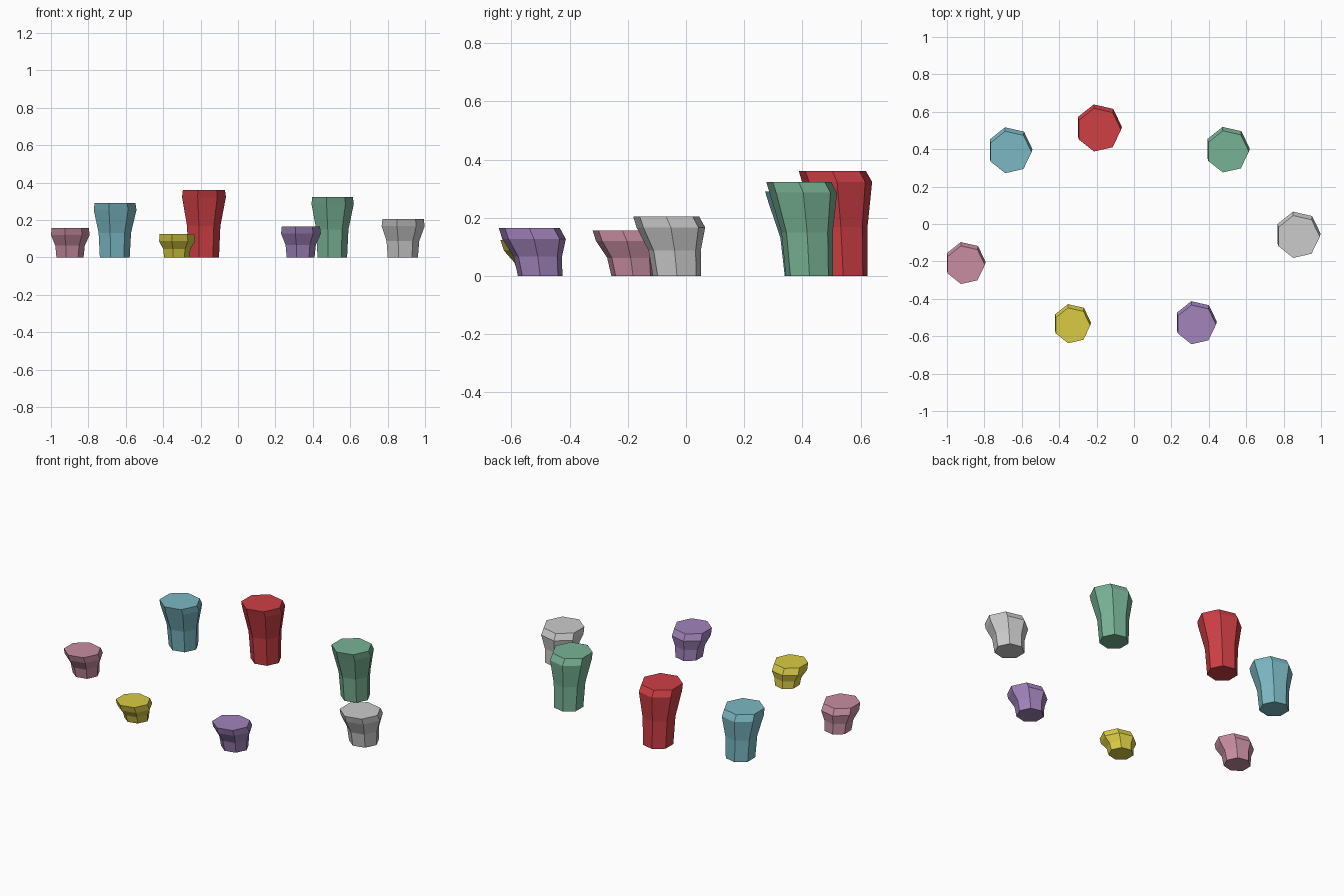
import bpy, bmesh
from math import cos, sin, tau

if "Cube" in bpy.data.objects:
    bpy.data.objects.remove(bpy.data.objects["Cube"])

SIDES = 7

# name, x, base y, rim radius, height, colour
COLUMNS = [
    ("pink_column",   -0.902, -0.182, 0.109, 0.157, (0.58, 0.27, 0.36)),
    ("blue_column",   -0.663,  0.421, 0.120, 0.290, (0.20, 0.48, 0.55)),
    ("red_column",    -0.188,  0.540, 0.1235, 0.360, (0.62, 0.05, 0.06)),
    ("green_column",   0.500,  0.424, 0.119, 0.323, (0.19, 0.45, 0.30)),
    ("grey_column",    0.877, -0.031, 0.121, 0.204, None),
    ("purple_column",  0.331, -0.501, 0.112, 0.164, (0.36, 0.23, 0.50)),
    ("yellow_column", -0.331, -0.506, 0.101, 0.124, (0.70, 0.60, 0.06)),
]


def column(name, x, y, radius, height, colour):
    """Seven-sided column, flaring to a bevelled rim that leans forward."""
    rim_z = height - 0.037
    # radius factor, forward lean, height
    rings = [(0.70, 0.0, 0.0), (0.76, -0.008, rim_z * 0.52),
             (1.0, -0.021, rim_z), (0.96, -0.037, height)]
    bm = bmesh.new()
    loops = [[bm.verts.new((radius * f * cos(tau * i / SIDES),
                            radius * f * sin(tau * i / SIDES) + lean, z))
              for i in range(SIDES)] for f, lean, z in rings]
    for low, high in zip(loops, loops[1:]):
        for i in range(SIDES):
            j = (i + 1) % SIDES
            bm.faces.new((low[i], low[j], high[j], high[i]))
    bm.faces.new(loops[0][::-1])
    bm.faces.new(loops[-1])
    mesh = bpy.data.meshes.new(name)
    bm.to_mesh(mesh)
    bm.free()
    if colour:
        mat = bpy.data.materials.new(name + "_paint")
        mat.diffuse_color = (*colour, 1)
        mat.use_nodes = True
        mat.node_tree.nodes["Principled BSDF"].inputs["Base Color"].default_value = mat.diffuse_color
        mesh.materials.append(mat)
    obj = bpy.data.objects.new(name, mesh)
    obj.location = (x, y, 0)
    bpy.context.collection.objects.link(obj)


# Ring of columns
for spec in COLUMNS:
    column(*spec)
